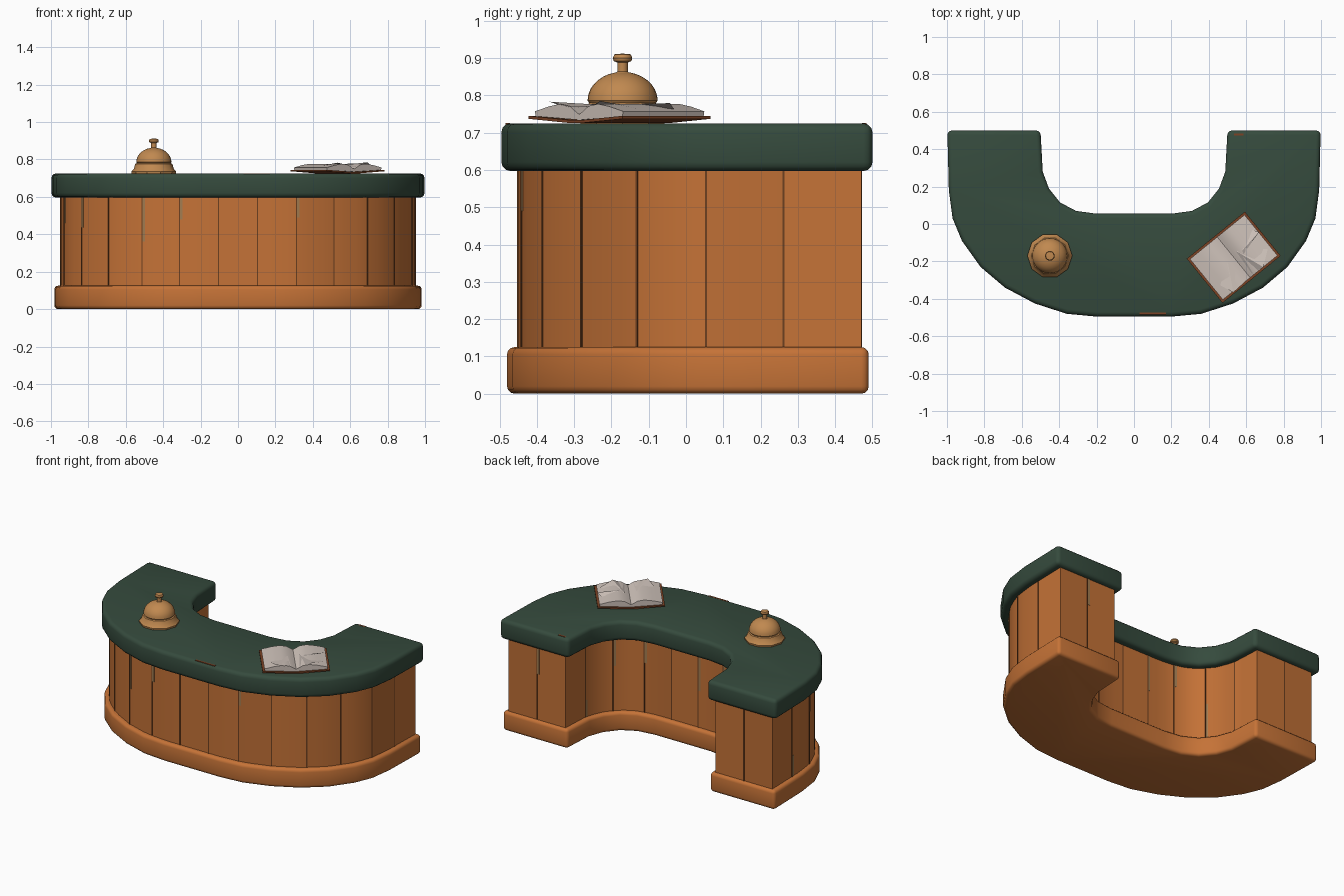
import bpy, bmesh, math, random
from mathutils import Vector, Matrix

random.seed(4)
if "Cube" in bpy.data.objects:
    bpy.data.objects.remove(bpy.data.objects["Cube"])


def material(name, rgb):
    m = bpy.data.materials.new(name)
    m.use_nodes = True
    m.diffuse_color = (*rgb, 1)
    for node in m.node_tree.nodes:
        if node.type == 'BSDF_PRINCIPLED':
            node.inputs["Base Color"].default_value = (*rgb, 1)
            node.inputs["Roughness"].default_value = 0.7
    return m


GREEN = material("green_top", (0.036, 0.07, 0.047))
WOOD = material("orange_wood", (0.56, 0.17, 0.038))
WOOD_DARK = material("darker_wood", (0.51, 0.155, 0.035))
SEAM = material("seam_brown", (0.15, 0.05, 0.014))
WORN = material("worn_tan", (0.36, 0.2, 0.08))
BRASS = material("brass", (0.53, 0.25, 0.08))
COVER = material("red_brown_cover", (0.2, 0.055, 0.018))
PAPER = material("paper", (0.62, 0.54, 0.49))
FOLD = material("folded_paper", (0.42, 0.37, 0.34))


def finish(name, bm, mats, smooth=True):
    bmesh.ops.recalc_face_normals(bm, faces=bm.faces)
    mesh = bpy.data.meshes.new(name)
    bm.to_mesh(mesh)
    bm.free()
    for m in mats:
        mesh.materials.append(m)
    ob = bpy.data.objects.new(name, mesh)
    bpy.context.collection.objects.link(ob)
    if smooth:
        bpy.ops.object.select_all(action='DESELECT')
        ob.select_set(True)
        bpy.context.view_layer.objects.active = ob
        bpy.ops.object.shade_smooth_by_angle(angle=math.radians(35))
    return ob


def prism(pts, z0, z1, bevel=0):
    """Closed outline raised from z0 to z1, with rounded hard edges."""
    bm = bmesh.new()
    low = [bm.verts.new((p[0], p[1], z0)) for p in pts]
    face = bm.faces.new(low)
    new = bmesh.ops.extrude_face_region(bm, geom=[face])["geom"]
    for v in new:
        if isinstance(v, bmesh.types.BMVert):
            v.co.z = z1
    bmesh.ops.recalc_face_normals(bm, faces=bm.faces)
    if bevel:
        hard = [e for e in bm.edges if e.calc_face_angle(0) > math.radians(45)]
        bmesh.ops.bevel(bm, geom=hard, offset=bevel, segments=3, profile=0.5,
                        affect='EDGES', clamp_overlap=True)
    return bm


def offset(pts, d, back):
    """Move an outline inward by d; its back corners land on y = back."""
    top = max(p.y for p in pts)
    out = []
    for i, p in enumerate(pts):
        a = (p - pts[i - 1]).normalized()
        b = (pts[(i + 1) % len(pts)] - p).normalized()
        na, nb = Vector((-a.y, a.x)), Vector((-b.y, b.x))
        q = p + (na + nb) * d / (1 + na.dot(nb))
        if p.y > top - 1e-4:
            q.y = back
        out.append(q)
    return out


def resample(pts, count):
    lengths = [(b - a).length for a, b in zip(pts, pts[1:])]
    out = []
    for k in range(count):
        s = sum(lengths) * k / count
        i = 0
        while s > lengths[i]:
            s -= lengths[i]
            i += 1
        out.append(pts[i].lerp(pts[i + 1], s / lengths[i]))
    return out + [pts[-1]]


def add_box(bm, centre, size, angle=0, mat=0):
    m = (Matrix.Translation(centre) @ Matrix.Rotation(angle, 4, 'Z')
         @ Matrix.Diagonal((*size, 1)))
    made = bmesh.ops.create_cube(bm, size=1, matrix=m)["verts"]
    for f in {f for v in made for f in v.link_faces}:
        f.material_index = mat


# Horseshoe outline, right half mirrored
outer = [(0.2, -0.495), (0.36, -0.48), (0.53, -0.425), (0.69, -0.34), (0.82, -0.23),
         (0.92, -0.09), (0.97, 0.03), (0.99, 0.18), (0.998, 0.5)]
inner = [(0.5, 0.5), (0.488, 0.28), (0.455, 0.19), (0.395, 0.115), (0.31, 0.07), (0.2, 0.055)]
mirror = lambda pts: [(-x, y) for x, y in reversed(pts)]
outer = [Vector(p) for p in mirror(outer) + outer]
inner = [Vector(p) for p in inner + mirror(inner)]
outline = outer + inner
n = len(outer)

finish("counter_top", prism(outline, 0.597, 0.725, 0.024), [GREEN])
finish("counter_base", prism(offset(outline, 0.015, 0.49), 0, 0.125, 0.02), [WOOD])

# Planked body: each side is divided into planks
body = offset(outline, 0.044, 0.47)
sides = [(body[:n], 15), ([body[n - 1], body[n]], 2),
         (body[n:], 9), ([body[-1], body[0]], 2)]
STEPS = 3
ring, tones = [], []
trim = bmesh.new()
for pts, planks in sides:
    run = resample(pts, planks * STEPS)
    ring += run[:-1]
    for k in range(planks):
        tones += [random.choice((0, 0, 1))] * STEPS
        if k == 0:
            continue
        # Dark seam with an occasional worn edge beside it
        i = k * STEPS
        t = (run[i + 1] - run[i - 1]).normalized()
        ang = math.atan2(t.y, t.x)
        add_box(trim, (*run[i], 0.36), (0.006, 0.005, 0.48), ang)
        if random.random() < 0.6:
            h = random.uniform(0.06, 0.25)
            z = random.choice((0.125 + h / 2, 0.597 - h / 2))
            p = run[i] + t * 0.01
            add_box(trim, (*p, z), (0.014, 0.004, h), ang, 1)
bm = prism(ring, 0.11, 0.61)
bm.faces.ensure_lookup_table()
for f in bm.faces:
    if len(f.verts) == 4:
        c = f.calc_center_median().xy
        j = min(range(len(ring)),
                key=lambda i: ((ring[i] + ring[(i + 1) % len(ring)]) / 2 - c).length)
        f.material_index = tones[j]
finish("plank_body", bm, [WOOD, WOOD_DARK])
finish("plank_seams", trim, [SEAM, WORN], False)

# Chipped paint on the counter edge
bm = bmesh.new()
add_box(bm, (0.1, -0.478, 0.7235), (0.14, 0.012, 0.004))
add_box(bm, (0.56, 0.478, 0.7235), (0.05, 0.012, 0.004))
finish("paint_chips", bm, [COVER], False)


def lathe(name, profile, steps, where, mat):
    bm = bmesh.new()
    vs = [bm.verts.new((r, 0, z)) for r, z in profile]
    es = [bm.edges.new(e) for e in zip(vs, vs[1:])]
    bmesh.ops.spin(bm, geom=vs + es, axis=(0, 0, 1), cent=(0, 0, 0),
                   angle=math.tau, steps=steps)
    bmesh.ops.remove_doubles(bm, verts=bm.verts, dist=1e-4)
    ob = finish(name, bm, [mat])
    ob.location = where


# Desk bell
spot = (-0.45, -0.17, 0.724)
lathe("bell_foot", [(0, 0), (0.118, 0), (0.12, 0.012), (0.108, 0.024), (0.099, 0.052),
                    (0.085, 0.06), (0, 0.06)], 10, spot, BRASS)
dome = [(0.094 * math.cos(a), 0.062 + 0.077 * math.sin(a))
        for a in [math.pi / 2 * i / 8 for i in range(9)]]
lathe("bell_dome", [(0, 0.056), (0.09, 0.056)] + dome, 28, spot, BRASS)
lathe("bell_plunger", [(0.022, 0.132), (0.014, 0.14), (0.014, 0.164), (0.024, 0.168),
                       (0.026, 0.176), (0.022, 0.186), (0, 0.188)], 16, spot, BRASS)


# Open book: cross-sections pushed along the spine
def book_part(name, section, half, mat, smooth=True):
    bm = prism(section, -half, half)
    for v in bm.verts:
        v.co = Vector((v.co.x, v.co.z, v.co.y))
    ob = finish(name, bm, [mat], smooth)
    place(ob)


def place(ob):
    ob.location = (0.533, -0.178, 0.725)
    ob.rotation_euler.z = math.radians(39)


book_part("book_cover", [(-0.2, 0.012), (-0.03, 0.001), (0.03, 0.001), (0.2, 0.012),
                         (0.2, 0.02), (0.03, 0.009), (-0.03, 0.009), (-0.2, 0.02)],
          0.152, COVER, False)
page = [(0.0, 0.009), (0.185, 0.019), (0.188, 0.032), (0.13, 0.045), (0.08, 0.052),
        (0.04, 0.046), (0.012, 0.03), (0.0, 0.024)]
book_part("right_pages", page, 0.14, PAPER)
book_part("left_pages", [(-x, z) for x, z in page], 0.14, PAPER)

# Curled loose leaves
bm = bmesh.new()
leaves = [((0.02, -0.13, 0.036), (0.09, -0.14, 0.06), (0.17, -0.08, 0.04), (0.03, 0.02, 0.044)),
          ((0.05, -0.02, 0.05), (0.19, 0.02, 0.054), (0.17, 0.05, 0.038), (0.06, 0.0, 0.052)),
          ((-0.03, -0.14, 0.042), (-0.12, -0.145, 0.058), (-0.15, -0.07, 0.044), (-0.04, 0.0, 0.048))]
for i, leaf in enumerate(leaves):
    a, b, c, d = [bm.verts.new(p) for p in leaf]
    bm.faces.new((a, b, d)).material_index = 1 if i < 2 else 0
    bm.faces.new((b, c, d))
for f in bm.faces:
    if f.normal.z < 0:
        f.normal_flip()
place(finish("loose_leaves", bm, [PAPER, FOLD], False))
